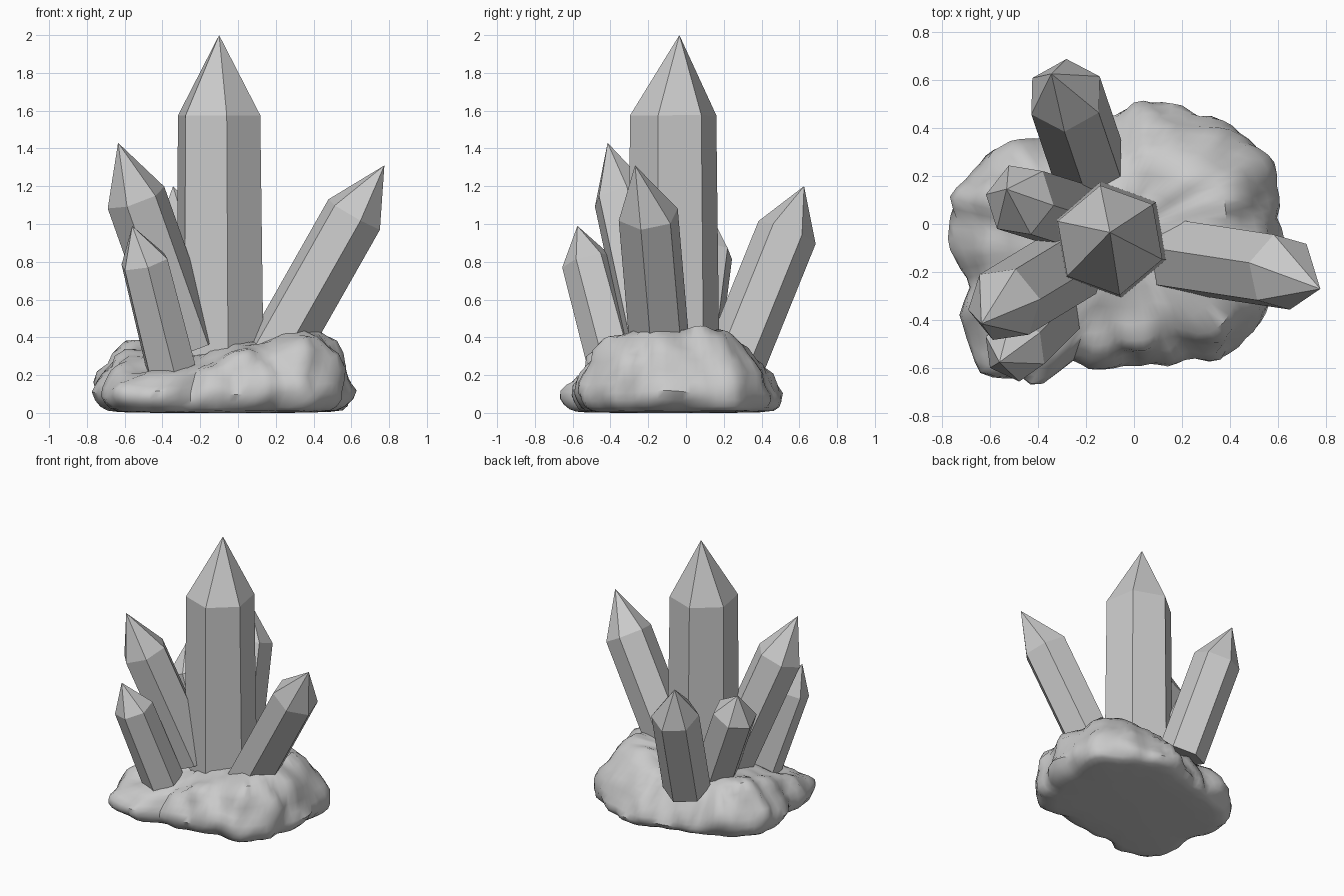
import bpy, bmesh, math
from mathutils import Vector, noise

cube = bpy.data.objects.get("Cube")
if cube:
    bpy.data.objects.remove(cube, do_unlink=True)


def make_material(name, color):
    mat = bpy.data.materials.new(name)
    mat.use_nodes = True
    mat.diffuse_color = color
    mat.node_tree.nodes["Principled BSDF"].inputs["Base Color"].default_value = color
    return mat


grey = make_material("stone grey", (0.59, 0.59, 0.59, 1))


def add_object(name, bm):
    bmesh.ops.recalc_face_normals(bm, faces=bm.faces)
    mesh = bpy.data.meshes.new(name)
    bm.to_mesh(mesh)
    bm.free()
    mesh.materials.append(grey)
    obj = bpy.data.objects.new(name, mesh)
    bpy.context.collection.objects.link(obj)
    return obj


# Crystals: hexagonal prisms leaning along their axis, closed by a pointed tip
def crystal(name, base, shoulder, tip, radius, roll, flare=1.0):
    base, shoulder, tip = Vector(base), Vector(shoulder), Vector(tip)
    turn = Vector((0, 0, 1)).rotation_difference(shoulder - base)
    bm = bmesh.new()
    rings = []
    for centre, r in ((base, radius * flare), (shoulder, radius)):
        ring = []
        for i in range(6):
            a = math.radians(roll + 60 * i)
            ring.append(bm.verts.new(centre + turn @ Vector((r * math.cos(a), r * math.sin(a), 0))))
        rings.append(ring)
    point = bm.verts.new(tip)
    low, high = rings
    bm.faces.new(low[::-1])
    for i in range(6):
        j = (i + 1) % 6
        bm.faces.new((low[i], low[j], high[j], high[i]))
        bm.faces.new((high[i], high[j], point))
    return add_object(name, bm)


crystal("main_crystal", (-.095, -.065, .2), (-.1, -.068, 1.575), (-.1, -.035, 2), .232, 40, 1.06)
crystal("left_crystal", (.19, -.135, .3), (.615, -.2, 1.05), (.775, -.27, 1.31), .163, 45)
crystal("right_tall_crystal", (-.26, -.165, .35), (-.54, -.335, 1.14), (-.635, -.415, 1.43), .162, 10)
crystal("front_crystal", (-.355, -.375, .24), (-.495, -.525, .8), (-.56, -.575, .99), .135, 36, 1.06)
crystal("back_crystal", (-.195, .27, .3), (-.285, .535, .955), (-.344, .625, 1.2), .163, 30)
crystal("right_short_crystal", (-.25, .03, .3), (-.475, .1, .85), (-.53, .145, 1.02), .155, 50)

# Rock base: rings following an uneven outline, roughened by noise
OUTLINE = (.69, .71, .75, .71, .65, .62, .54, .53, .53, .59, .67, .72,
           .67, .66, .74, .78, .70, .54, .53, .55, .57, .69, .72, .68)
PROFILE = ((.5, 0), (.8, .01), (.89, .03), (.94, .08), (.98, .17), (1, .28), (.99, .42), (.96, .56),
           (.91, .7), (.86, .81), (.78, .9), (.67, .95), (.54, .98), (.4, 1), (.25, 1), (.1, 1))
SEGMENTS = 96


def outline_radius(t):
    i = int(t)
    n = len(OUTLINE)
    f = t - i
    f = f * f * (3 - 2 * f)
    return OUTLINE[i % n] * (1 - f) + OUTLINE[(i + 1) % n] * f


def bump(x, y, cx, cy, width):
    return math.exp(-((x - cx) ** 2 + (y - cy) ** 2) / width ** 2)


def rock_height(x, y):
    return (.37 + .09 * bump(x, y, .36, .13, .23) + .11 * bump(x, y, .36, -.2, .21)
            + .04 * bump(x, y, -.6, .1, .2) - .13 * bump(x, y, -.42, -.5, .3)
            - .06 * bump(x, y, -.3, .4, .2))


def roughen(p):
    chunk = noise.voronoi(p * 3.5)[0]
    crag = (chunk[1] - chunk[0]) * .08 - .025
    return crag + noise.noise(p * 5) * .03 + noise.noise(p * 13) * .012


bm = bmesh.new()
rings = []
for scale, level in PROFILE:
    ring = []
    for k in range(SEGMENTS):
        a = 2 * math.pi * k / SEGMENTS
        r = outline_radius(k * len(OUTLINE) / SEGMENTS) * scale
        x, y = r * math.cos(a) - .08, r * math.sin(a) - .06
        # The back slopes inward as it rises
        y -= max(0, math.sin(a)) * level * scale * .1
        z = rock_height(x, y) * level
        p = Vector((x, y, z))
        if level > 0:
            slope = min(1, max(0, (scale - .5) * 2.5)) if level > .6 else 1
            push = Vector((math.cos(a) * slope, math.sin(a) * slope, level)) * roughen(p)
            p += push
            p.z = max(p.z, .003)
        ring.append(bm.verts.new(p))
    rings.append(ring)
for low, high in zip(rings, rings[1:]):
    for k in range(SEGMENTS):
        j = (k + 1) % SEGMENTS
        bm.faces.new((low[k], low[j], high[j], high[k]))
bm.faces.new(rings[0][::-1])
bm.faces.new(rings[-1])
rock = add_object("rock_base", bm)

# Smooth stone with crisp cracks
bpy.ops.object.select_all(action="DESELECT")
rock.select_set(True)
bpy.context.view_layer.objects.active = rock
bpy.ops.object.shade_smooth_by_angle(angle=math.radians(45))
